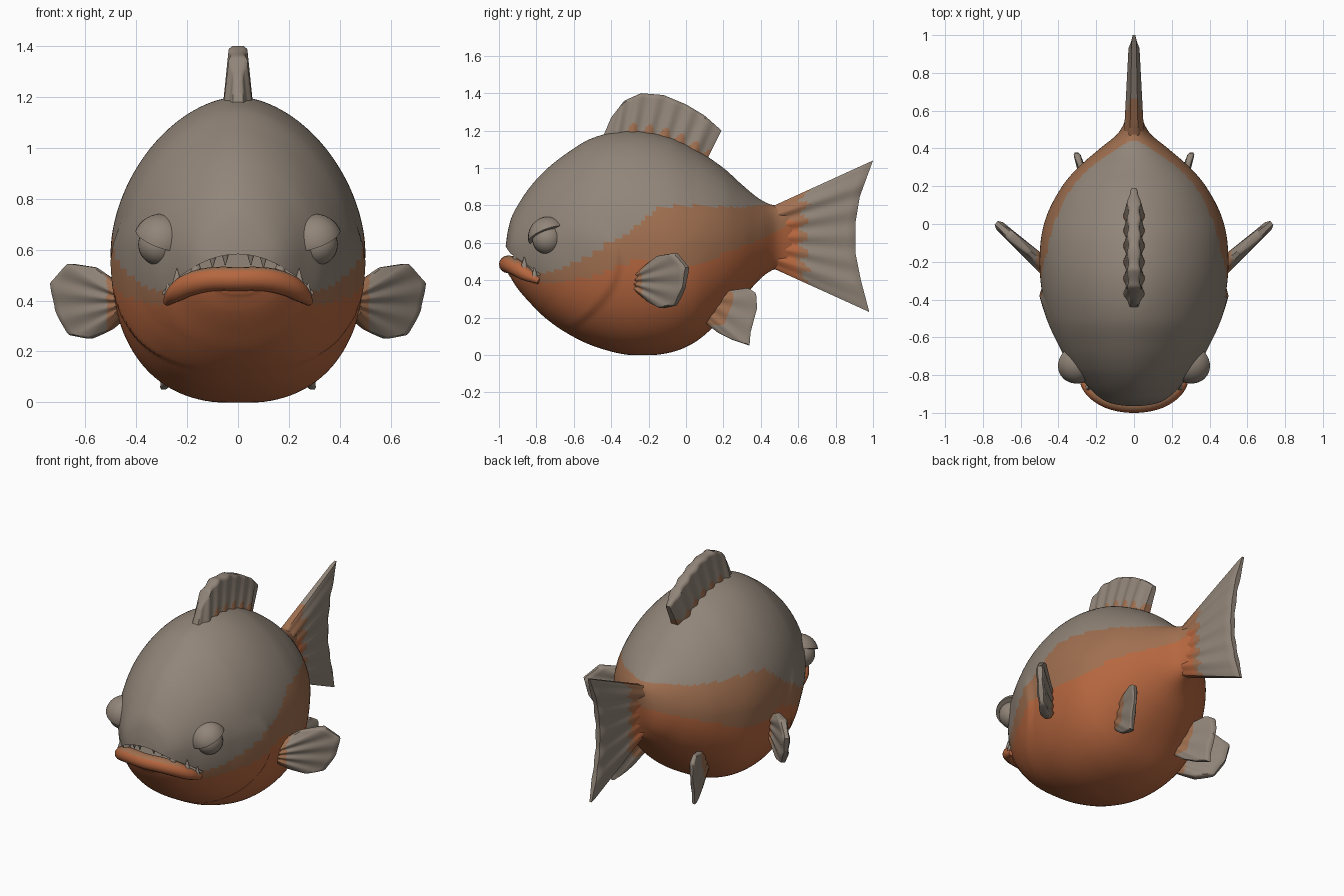
import bpy, bmesh, math
from mathutils import Vector

if "Cube" in bpy.data.objects:
    bpy.data.objects.remove(bpy.data.objects["Cube"])


def material(name, rgb):
    m = bpy.data.materials.new(name)
    m.diffuse_color = (*rgb, 1)
    m.use_nodes = True
    m.node_tree.nodes["Principled BSDF"].inputs["Base Color"].default_value = m.diffuse_color
    return m


MATS = [material("stone_grey", (.285, .235, .19)),
        material("faded_brown", (.35, .16, .08)),
        material("belly_orange", (.47, .135, .05))]
GREY, BROWN, ORANGE = 0, 1, 2


def finish(bm, name, angle=40):
    bmesh.ops.recalc_face_normals(bm, faces=bm.faces[:])
    me = bpy.data.meshes.new(name)
    bm.to_mesh(me)
    bm.free()
    for m in MATS:
        me.materials.append(m)
    ob = bpy.data.objects.new(name, me)
    bpy.context.collection.objects.link(ob)
    smooth(ob, angle)
    return ob


def smooth(ob, angle=40):
    bpy.ops.object.select_all(action='DESELECT')
    ob.select_set(True)
    bpy.context.view_layer.objects.active = ob
    bpy.ops.object.shade_smooth_by_angle(angle=math.radians(angle))


def linear(keys, x):
    for a, b in zip(keys, keys[1:]):
        if x <= b[0]:
            t = max(0, (x - a[0]) / (b[0] - a[0]))
            return a[1] + (b[1] - a[1]) * t
    return keys[-1][1]


def loft(name, rings):
    bm = bmesh.new()
    rows = [[bm.verts.new(p) for p in r] for r in rings]
    n = len(rows[0])
    for a, b in zip(rows, rows[1:]):
        for k in range(n):
            bm.faces.new((a[k], a[(k + 1) % n], b[(k + 1) % n], b[k]))
    bm.faces.new(rows[0])
    bm.faces.new(rows[-1])
    return finish(bm, name)


def hermite(keys, steps):
    """Smoothly interpolate rows of (position, values...)."""
    def slope(i, c):
        a, b = keys[max(i - 1, 0)], keys[min(i + 1, len(keys) - 1)]
        return (b[c] - a[c]) / (b[0] - a[0])
    out = []
    for i in range(len(keys) - 1):
        p, q = keys[i], keys[i + 1]
        h = q[0] - p[0]
        for s in range(steps):
            t = s / steps
            row = [p[0] + h * t]
            for c in range(1, len(p)):
                row.append((2*t**3 - 3*t*t + 1) * p[c] + (t**3 - 2*t*t + t) * h * slope(i, c)
                           + (3*t*t - 2*t**3) * q[c] + (t**3 - t*t) * h * slope(i + 1, c))
            out.append(row)
    return out + [list(keys[-1])]


# Body: sections (y, top, bottom, half width), full below and narrower above
SECTIONS = [(-.965, .575, .53, .04), (-.955, .65, .45, .10), (-.935, .73, .41, .155),
            (-.9, .80, .355, .205), (-.84, .89, .285, .262), (-.76, .98, .205, .33),
            (-.65, 1.07, .125, .395), (-.5, 1.16, .05, .455), (-.3, 1.2, 0, .495),
            (-.1, 1.17, .01, .495), (.05, 1.10, .07, .46), (.2, 1.0, .2, .38),
            (.3, .91, .3, .295), (.4, .83, .41, .18), (.48, .80, .46, .085),
            (.57, .82, .45, .036)]


def gill(y, z):
    """Raised rear edge of the gill cover."""
    if z > .72:
        return 0
    d = y - (-.37 - 2 * (z - .5) ** 2)
    fade = min(1, (.72 - z) / .15)
    if d < 0:
        return .018 * fade * max(0, 1 + d / .25)
    return .018 * fade * max(0, 1 - d / .025)


def power(x, e):
    return math.copysign(abs(x) ** e, x)


rings = []
for y, top, bot, w in hermite(SECTIONS, 10):
    ring = []
    full = min(1, max(0, (.45 - y) / .4))
    for k in range(128):
        a = 2 * math.pi * k / 128
        e = 1 - .17 * full if math.sin(a) < 0 else 1 + .12 * full
        z = (top + bot) / 2 + (top - bot) / 2 * power(math.sin(a), e)
        ring.append((power(math.cos(a), e) * (w + gill(y, z)), y, max(z, 0)))
    rings.append(ring)
body = loft("body", rings)

# Mouth: frowning slot cut into the head
slot = []
for i in range(17):
    x = -.3 + .6 * i / 16
    zc, h = .55 - 1.4 * x * x, .006 + .026 * (1 - (x / .3) ** 2)
    slot.append([(x, -1.1, zc - h), (x, -.78, zc - h), (x, -.78, zc + h), (x, -1.1, zc + h)])
cutter = loft("mouth_cutter", slot)
cutter.hide_render = True
mod = body.modifiers.new("mouth", 'BOOLEAN')
mod.operation, mod.object, mod.solver = 'DIFFERENCE', cutter, 'EXACT'
bpy.context.view_layer.objects.active = body
bpy.ops.object.modifier_apply(modifier="mouth")
bpy.data.objects.remove(cutter)

# Body colours: orange belly, brown flank band, grey back
ORANGE_TOP = [(-1, .48), (-.88, .42), (-.75, .38), (-.5, .42), (-.28, .5), (0, .47),
              (.2, .54), (.4, .62), (.56, .70)]
BROWN_TOP = [(-1, .48), (-.85, .42), (-.7, .45), (-.5, .54), (-.3, .66), (-.15, .79),
             (0, .8), (.3, .79), (.46, .81), (.56, .9)]
for p in body.data.polygons:
    c = p.center
    p.material_index = (ORANGE if c.z < linear(ORANGE_TOP, c.y)
                        else BROWN if c.z < linear(BROWN_TOP, c.y) else GREY)
smooth(body)


def resample(pts, n):
    pts = [Vector(p) for p in pts]
    d = [0]
    for a, b in zip(pts, pts[1:]):
        d.append(d[-1] + (b - a).length)
    return [Vector([linear([(s, p[c]) for s, p in zip(d, pts)], d[-1] * i / n)
                    for c in (0, 1)]) for i in range(n + 1)]


def fin(name, base, tip, put, t0, t1, ribs, colour):
    """Ribbed fin between a base line and a tip line; put maps (a, b, thickness) to 3D."""
    nu, nv = ribs * 8, 20
    lo, hi = resample(base, nu), resample(tip, nu)
    bm = bmesh.new()
    grid = {}
    for side in (1, -1):
        for i in range(nu + 1):
            u = i / nu
            edge = min(1, .4 + 6 * min(u, 1 - u))
            for j in range(nv + 1):
                v = j / nv
                p = lo[i].lerp(hi[i], v)
                t = (t0 + (t1 - t0) * v) * edge * (.88 + .12 * math.cos(2 * math.pi * ribs * u))
                if j == nv:
                    t *= .6
                grid[side, i, j] = bm.verts.new(put(p[0], p[1], side * t))

    def face(keys):
        f = bm.faces.new([grid[k] for k in keys])
        u = sum(k[1] for k in keys) / len(keys) / nu
        v = sum(k[2] for k in keys) / len(keys) / nv
        p = f.calc_center_median()
        f.material_index = colour(p, u, v)
    for i in range(nu):
        for s in (1, -1):
            for j in range(nv):
                face([(s, i, j), (s, i + 1, j), (s, i + 1, j + 1), (s, i, j + 1)])
        for j in (0, nv):
            face([(1, i, j), (1, i + 1, j), (-1, i + 1, j), (-1, i, j)])
    for j in range(nv):
        for i in (0, nu):
            face([(1, i, j), (1, i, j + 1), (-1, i, j + 1), (-1, i, j)])
    return finish(bm, name, 50)


# Dorsal and tail fins
fin("dorsal_fin", [(-.46, 1.13), (-.3, 1.16), (-.1, 1.13), (.11, 1.04)],
    [(-.40, 1.27), (-.33, 1.36), (-.24, 1.4), (-.12, 1.39), (0, 1.34), (.1, 1.28), (.19, 1.2)],
    lambda a, b, t: (t, a, b), .06, .036, 7,
    lambda p, u, v: BROWN if .2 < u and v < .25 + .12 * math.cos(14 * math.pi * u) else GREY)
fin("tail_fin", [(.44, .475), (.44, .785)],
    [(.98, .23), (.935, .4), (.905, .55), (.905, .7), (.93, .85), (1.0, 1.04)],
    lambda a, b, t: (t, a, b), .055, .028, 6,
    lambda p, u, v: (ORANGE if p.y < .595 and p.z < .72 else
                     BROWN if p.y < .635 + .025 * math.cos(12 * math.pi * u) else GREY))

for s, side in ((1, "right"), (-1, "left")):
    # Pectoral and pelvic fins
    fin("pectoral_fin_" + side, [(.45, .33), (.45, .45)],
        [(.5, .285), (.58, .25), (.66, .265), (.71, .36), (.73, .47), (.66, .545), (.56, .53)],
        lambda a, b, t: (s * (a - .67 * t), -.2 + .9 * (a - .5) + .74 * t, b), .045, .025, 5,
        lambda p, u, v: BROWN if abs(p.x) < .515 else GREY)
    fin("pelvic_fin_" + side, [(.08, .19), (.2, .34)],
        [(.17, .12), (.25, .08), (.34, .05), (.345, .12), (.38, .25), (.375, .33), (.33, .36),
         (.27, .35)],
        lambda a, b, t: (s * (.275 + .3 * (a - .28) + t), a, b), .03, .018, 4,
        lambda p, u, v: BROWN if v < .42 else GREY)

    # Eye and scowling eyelid
    bm = bmesh.new()
    bmesh.ops.create_uvsphere(bm, u_segments=28, v_segments=18, radius=.082)
    bmesh.ops.translate(bm, verts=bm.verts[:], vec=(s * .31, -.74, .62))
    finish(bm, "eye_" + side)
    bm = bmesh.new()
    bmesh.ops.create_uvsphere(bm, u_segments=28, v_segments=18, radius=.11)
    bmesh.ops.translate(bm, verts=bm.verts[:], vec=(s * .303, -.735, .63))
    bmesh.ops.bisect_plane(bm, geom=bm.verts[:] + bm.edges[:] + bm.faces[:],
                           plane_co=(s * .303, -.735, .645),
                           plane_no=(-.35 * s, -.38, 1), clear_inner=True)
    bmesh.ops.holes_fill(bm, edges=[e for e in bm.edges if e.is_boundary])
    finish(bm, "eyelid_" + side)

    # Teeth: (x, y, base height, tip height, radius)
    for n, (x, y, z0, z1, r) in enumerate([(.165, -.905, .5, .595, .026), (.24, -.865, .45, .525, .024),
                                           (.275, -.81, .42, .475, .016), (.05, -.935, .59, .54, .018),
                                           (.1, -.92, .58, .53, .018)]):
        bm = bmesh.new()
        bmesh.ops.create_cone(bm, segments=10, cap_ends=True, radius1=r, radius2=.002, depth=1)
        for v in bm.verts:
            v.co = (s * x + v.co.x, y + v.co.y, z0 + (z1 - z0) * (v.co.z + .5))
        finish(bm, f"tooth_{side}_{n + 1}")

# Lower lip: tube bent along the jaw (x, y, z, radius)
half = [(0, -.953, .485, .047), (.11, -.938, .483, .047), (.19, -.9, .463, .045),
        (.245, -.85, .43, .036), (.28, -.785, .395, .016)]
path = hermite([(-x, y, z, r) for x, y, z, r in half[:0:-1]] + half, 6)
tube = []
for i, (x, y, z, r) in enumerate(path):
    a, b = path[max(i - 1, 0)], path[min(i + 1, len(path) - 1)]
    tangent = (Vector(b[:3]) - Vector(a[:3])).normalized()
    n1 = tangent.cross(Vector((0, 0, 1))).normalized()
    n2 = n1.cross(tangent)
    tube.append([Vector((x, y, z)) + r * (n1 * math.cos(k * math.pi / 8) + n2 * math.sin(k * math.pi / 8))
                 for k in range(16)])
lip = loft("lower_lip", tube)
for p in lip.data.polygons:
    p.material_index = BROWN if p.normal.z > .75 else ORANGE
